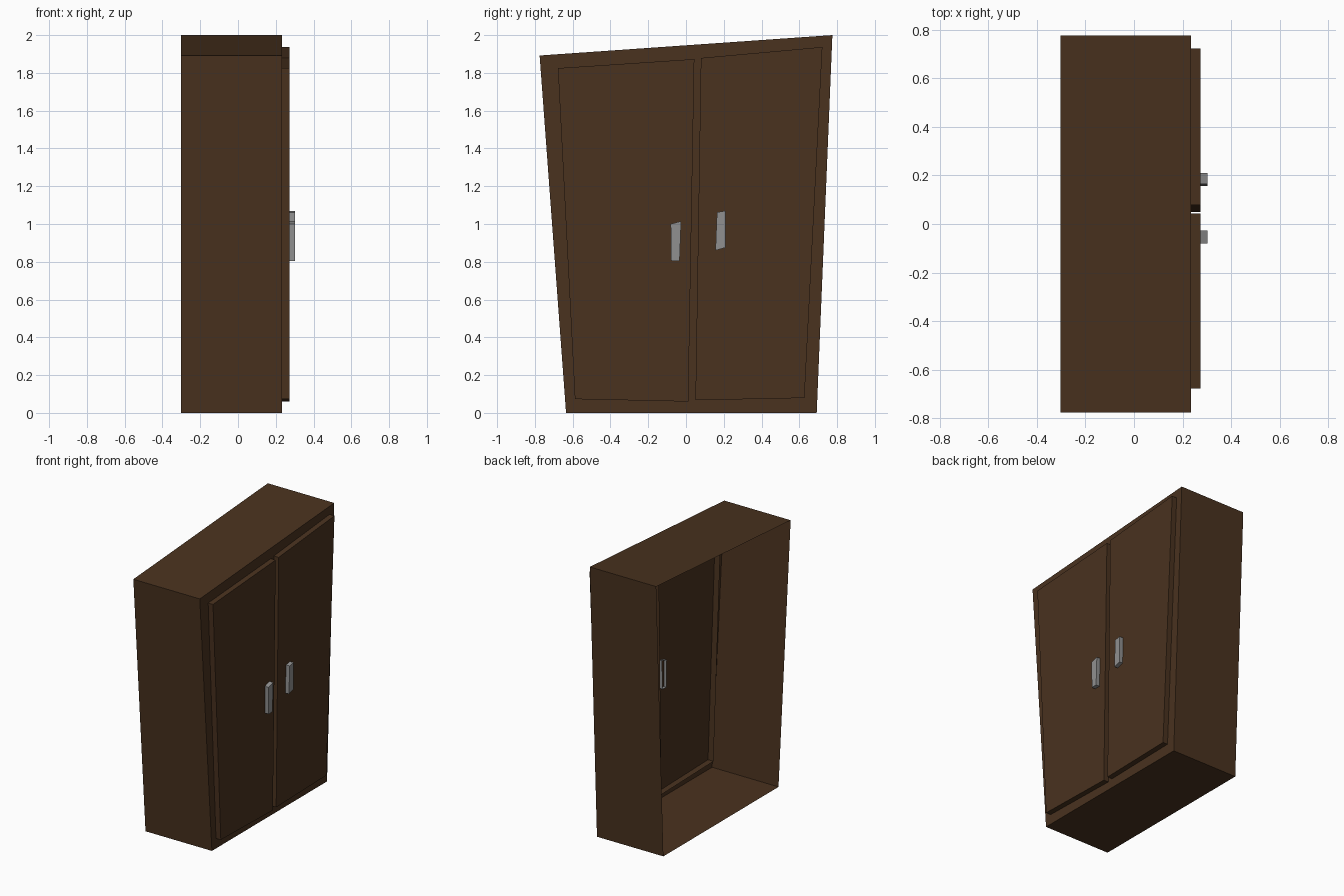
import bpy, bmesh

if "Cube" in bpy.data.objects:
    bpy.data.objects.remove(bpy.data.objects["Cube"])

# (y, z) outlines: bottom left, bottom right, top right, top left
BODY = [(-0.635, 0), (0.692, 0), (0.775, 2.0), (-0.775, 1.892)]
LEFT_DOOR = [(-0.588, 0.073), (0.012, 0.06), (0.044, 1.873), (-0.678, 1.825)]
RIGHT_DOOR = [(0.05, 0.067), (0.627, 0.079), (0.722, 1.937), (0.079, 1.879)]
LEFT_HANDLE = [(-0.078, 0.803), (-0.034, 0.804), (-0.026, 1.015), (-0.081, 1.0)]
RIGHT_HANDLE = [(0.156, 0.86), (0.208, 0.875), (0.21, 1.07), (0.164, 1.062)]


def material(name, color):
    m = bpy.data.materials.new(name)
    m.diffuse_color = (*color, 1)
    m.use_nodes = True
    m.node_tree.nodes["Principled BSDF"].inputs["Base Color"].default_value = m.diffuse_color
    return m


wood = material("dark wood", (0.068, 0.032, 0.0135))
metal = material("grey metal", (0.28, 0.28, 0.28))


def open_box(name, outline, x_back, x_front, mat):
    """Extrude an outline along x with a front face and no back face."""
    bm = bmesh.new()
    rear, front = ([bm.verts.new((x, y, z)) for y, z in outline]
                   for x in (x_back, x_front))
    for i in range(4):
        j = (i + 1) % 4
        bm.faces.new((rear[i], rear[j], front[j], front[i]))
    bm.faces.new(front)
    mesh = bpy.data.meshes.new(name)
    bm.to_mesh(mesh)
    bm.free()
    mesh.materials.append(mat)
    obj = bpy.data.objects.new(name, mesh)
    bpy.context.collection.objects.link(obj)


# Cabinet body, open at the back
open_box("carcass", BODY, -0.302, 0.234, wood)

# Door panels set through the front, handles set through the doors
open_box("left_door", LEFT_DOOR, 0.19, 0.273, wood)
open_box("right_door", RIGHT_DOOR, 0.19, 0.273, wood)
open_box("left_handle", LEFT_HANDLE, 0.212, 0.302, metal)
open_box("right_handle", RIGHT_HANDLE, 0.212, 0.302, metal)
